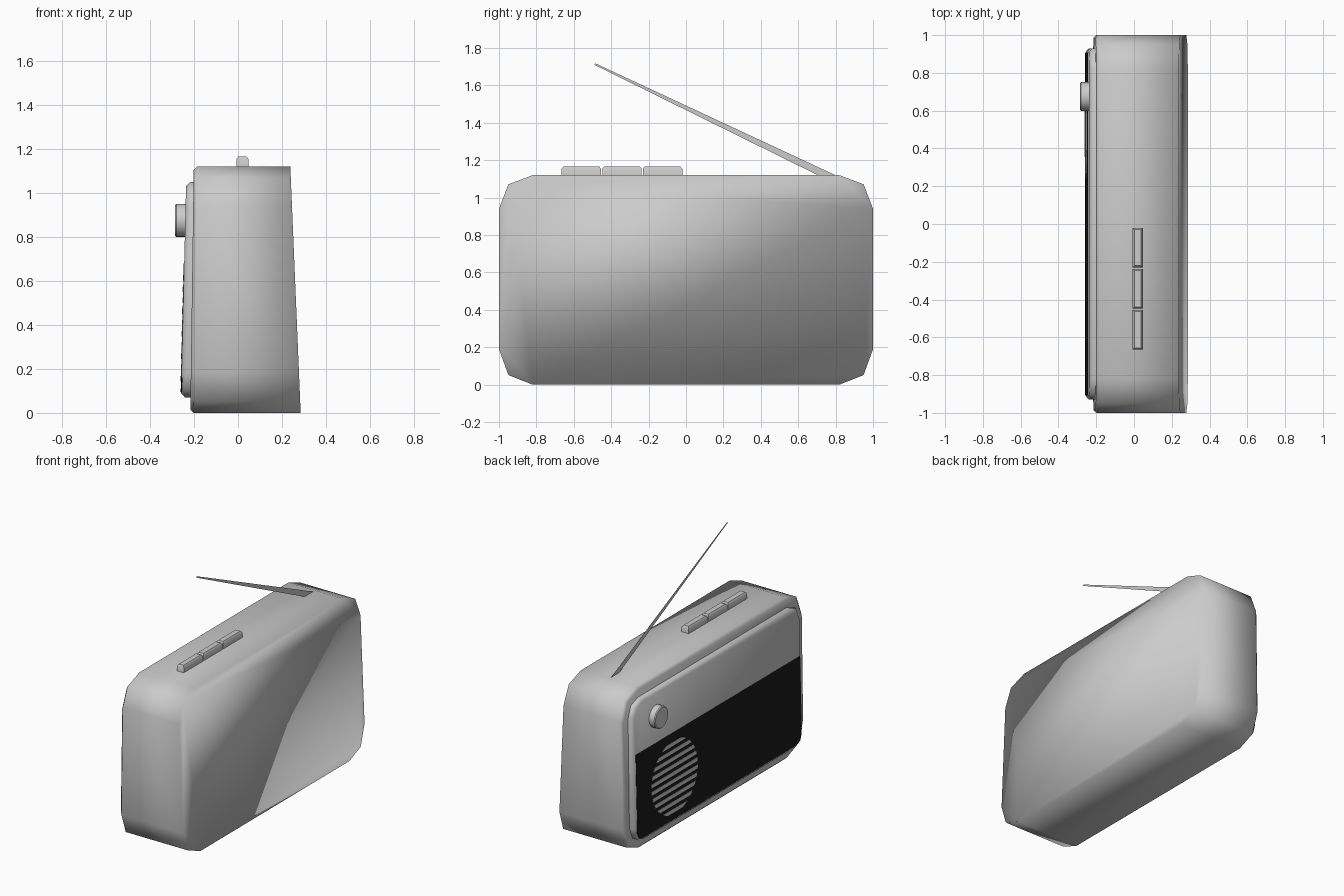
import bpy, bmesh, math

if "Cube" in bpy.data.objects:
    bpy.data.objects.remove(bpy.data.objects["Cube"])


def outline(half_y, z0, z1, cy, cz0, cz1):
    """Rectangle in y/z whose corners are cut with two facets each."""
    low = [(half_y - cy, z0), (half_y - 0.28 * cy, z0 + 0.27 * cz0), (half_y, z0 + cz0)]
    high = [(half_y, z1 - cz1), (half_y - 0.28 * cy, z1 - 0.27 * cz1), (half_y - cy, z1)]
    right = low + high if cz1 else low + [(half_y, z1)]
    return right + [(-y, z) for y, z in reversed(right)]


def loft(name, groups, smooth=None, colour=None):
    """Bridge each list of equal rings into a capped solid."""
    bm = bmesh.new()
    for rings in groups:
        loops = [[bm.verts.new(p) for p in r] for r in rings]
        n = len(loops[0])
        for a, b in zip(loops, loops[1:]):
            for i in range(n):
                j = (i + 1) % n
                bm.faces.new((a[i], a[j], b[j], b[i]))
        bm.faces.new(loops[0])
        bm.faces.new(loops[-1])
    bmesh.ops.recalc_face_normals(bm, faces=bm.faces)
    me = bpy.data.meshes.new(name)
    bm.to_mesh(me)
    bm.free()
    ob = bpy.data.objects.new(name, me)
    bpy.context.collection.objects.link(ob)
    if smooth:
        finish(ob, smooth)
    if colour:
        mat = bpy.data.materials.new(name + "_colour")
        mat.diffuse_color = colour
        mat.use_nodes = True
        mat.node_tree.nodes["Principled BSDF"].inputs["Base Color"].default_value = mat.diffuse_color
        me.materials.append(mat)
    return ob


def finish(ob, angle):
    bpy.ops.object.select_all(action='DESELECT')
    ob.select_set(True)
    bpy.context.view_layer.objects.active = ob
    bpy.ops.object.shade_smooth_by_angle(angle=math.radians(angle))


def ring(points, x_of_z):
    return [(x_of_z(z), y, z) for y, z in points]


# Sloping planes of the case and the front panel
def case_front(z): return -0.217 + 0.014 * z
def case_back(z): return 0.285 - 0.042 * z
def panel_front(z): return -0.261 + 0.024 * z


# Case
outer = outline(1.0, 0.0, 1.12, 0.18, 0.19, 0.18)
inner = outline(0.985, 0.015, 1.105, 0.18, 0.19, 0.18)
loft("case", [[ring(inner, case_front),
               ring(outer, lambda z: case_front(z) + 0.015),
               ring(outer, case_back)]], smooth=100)

# Raised front panel with a bevelled rim
p_out = outline(0.93, 0.07, 1.05, 0.11, 0.11, 0.11)
p_in = outline(0.91, 0.09, 1.03, 0.09, 0.09, 0.09)
loft("front_panel", [[ring(p_out, lambda z: case_front(z) + 0.02),
                      ring(p_out, lambda z: panel_front(z) + 0.018),
                      ring(p_in, panel_front)]], smooth=50)

# Dark lower plate
plate = outline(0.905, 0.095, 0.69, 0.06, 0.06, 0)
loft("dark_plate", [[ring(plate, lambda z: panel_front(z) + 0.005),
                     ring(plate, lambda z: panel_front(z) - 0.002)]],
     colour=(0.01, 0.01, 0.01, 1))

# Speaker slats: horizontal strips clipped to a circle
cy, cz, rad, count = 0.49, 0.385, 0.255, 10
pitch = 2 * rad / count
slats = []
for i in range(count):
    zc = cz - rad + pitch * (i + 0.5)
    left, right = [], []
    for t in (-0.25, 0.0, 0.25):
        z = zc + t * pitch
        w = math.sqrt(max(rad ** 2 - (z - cz) ** 2, 0))
        right.append((cy + w, z))
        left.append((cy - w, z))
    pts = right + left[::-1]
    slats.append([ring(pts, panel_front), ring(pts, lambda z: panel_front(z) - 0.004)])
loft("speaker_slats", slats)

# Tuning knob
def circle(x, r, n=20):
    return [(x, 0.675 + r * math.cos(2 * math.pi * k / n),
             0.875 + r * math.sin(2 * math.pi * k / n)) for k in range(n)]


loft("tuning_knob", [[circle(-0.23, 0.076), circle(-0.28, 0.076), circle(-0.286, 0.070)]], smooth=30)

# Three push buttons on top
for i in range(3):
    y0 = -0.665 + 0.2175 * i
    y1 = y0 + 0.21

    def rect(z, d):
        return [(-0.007 + d, y0 + d, z), (0.047 - d, y0 + d, z),
                (0.047 - d, y1 - d, z), (-0.007 + d, y1 - d, z)]
    loft(f"push_button_{i + 1}", [[rect(1.11, 0), rect(1.155, 0), rect(1.166, 0.009)]], smooth=50)

# Flat tapering antenna blade
me = bpy.data.meshes.new("antenna")
me.from_pydata([(0.02, 0.81, 1.115), (0.02, -0.485, 1.718),
                (0.02, -0.49, 1.71), (0.02, 0.715, 1.115)], [], [(0, 1, 2, 3)])
bpy.context.collection.objects.link(bpy.data.objects.new("antenna", me))
